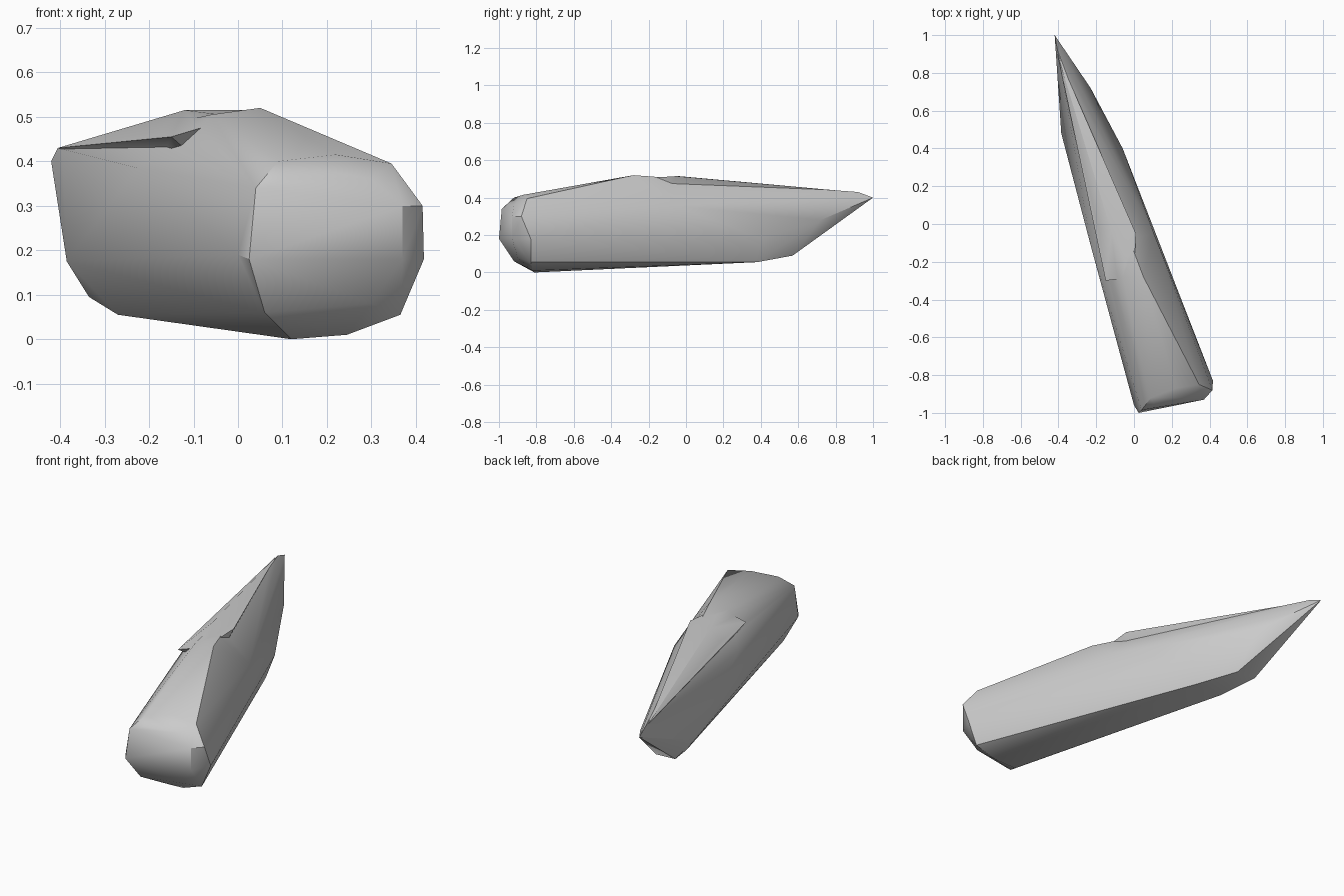
import bpy, bmesh, math

if "Cube" in bpy.data.objects:
    bpy.data.objects.remove(bpy.data.objects["Cube"])


def hull(name, points):
    """Faceted solid wrapped tightly around a few corner points."""
    bm = bmesh.new()
    for p in points:
        bm.verts.new(p)
    res = bmesh.ops.convex_hull(bm, input=bm.verts[:])
    loose = {g for g in res["geom_interior"] + res["geom_unused"]
             if isinstance(g, bmesh.types.BMVert)}
    bmesh.ops.delete(bm, geom=list(loose), context="VERTS")
    bmesh.ops.recalc_face_normals(bm, faces=bm.faces[:])
    mesh = bpy.data.meshes.new(name)
    bm.to_mesh(mesh)
    bm.free()
    obj = bpy.data.objects.new(name, mesh)
    bpy.context.collection.objects.link(obj)
    return obj


# rounded blunt end
blunt_end = [
    (0.025, -1.0, 0.18), (0.04, -0.985, 0.34), (0.09, -0.92, 0.40),
    (0.22, -0.87, 0.415), (0.345, -0.85, 0.395), (0.37, -0.93, 0.30),
    (0.37, -0.93, 0.18), (0.415, -0.88, 0.30), (0.418, -0.83, 0.18),
    (0.365, -0.83, 0.055), (0.245, -0.82, 0.01), (0.12, -0.81, 0.0),
    (0.06, -0.92, 0.06), (0.0, -0.96, 0.19), (0.11, -0.96, 0.36),
    (0.30, -0.92, 0.36), (0.20, -0.96, 0.20), (0.30, -0.90, 0.08),
]
# widest middle part
middle = [
    (0.05, -0.28, 0.52), (-0.06, -0.28, 0.505), (-0.225, -0.13, 0.385),
    (0.105, -0.05, 0.355),
]
# sloping pointed end
pointed_end = [
    (-0.06, 0.40, 0.18), (-0.23, 0.72, 0.28), (-0.10, 0.38, 0.055),
    (-0.27, 0.38, 0.055), (-0.335, 0.57, 0.095), (-0.22, 0.57, 0.09),
    (-0.385, 0.48, 0.175), (-0.42, 1.0, 0.40), (-0.405, 0.92, 0.43),
]
body = hull("body", blunt_end + middle + pointed_end)

# low raised ridge on the rear half of the top
ridge = hull("top_ridge", [
    (-0.12, -0.04, 0.515), (0.01, -0.05, 0.515), (-0.19, -0.02, 0.465),
    (-0.15, -0.30, 0.455), (0.0, -0.28, 0.50), (-0.405, 0.90, 0.43),
    (-0.15, 0.0, 0.35), (-0.03, -0.15, 0.35),
])
ridge.hide_render = True
ridge.hide_set(True)

# merge ridge and body, then smooth the gentle angles
bpy.context.view_layer.objects.active = body
body.select_set(True)
mod = body.modifiers.new("join_ridge", "BOOLEAN")
mod.operation = "UNION"
mod.solver = "EXACT"
mod.object = ridge
bpy.ops.object.modifier_apply(modifier=mod.name)
bpy.data.objects.remove(ridge)
bpy.ops.object.shade_smooth_by_angle(angle=math.radians(35))
